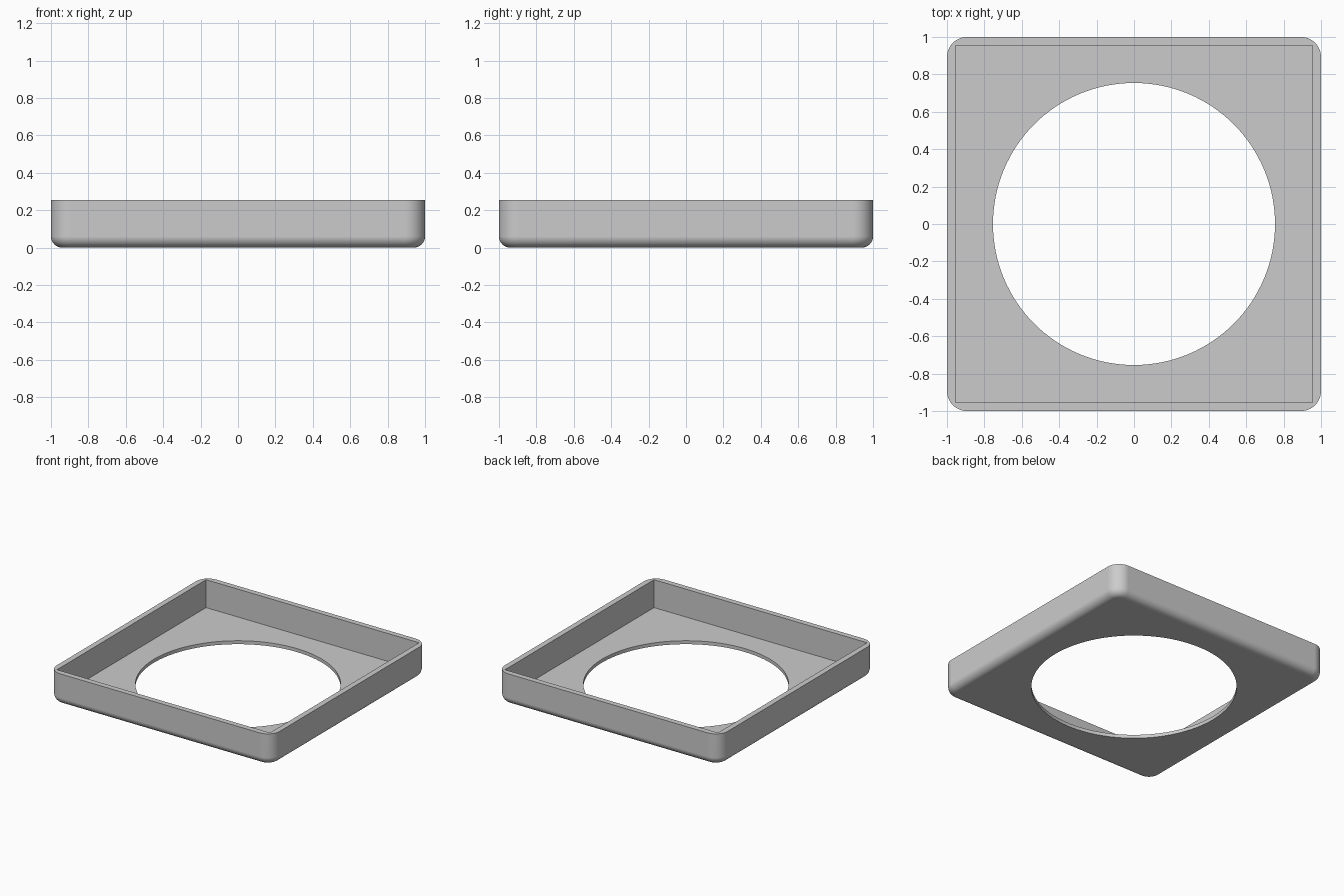
import bpy, bmesh
from math import cos, sin, pi

cube = bpy.data.objects.get("Cube")
if cube:
    bpy.data.objects.remove(cube, do_unlink=True)

HALF, HEIGHT = 1.0, 0.254
CORNER, FILLET = 0.107, 0.06
INNER, FLOOR, HOLE = 0.955, 0.028, 0.754
STEPS = 12

grey = bpy.data.materials.new("light_grey")
grey.use_nodes = True
colour = (0.6, 0.6, 0.6, 1)
grey.diffuse_color = colour
grey.node_tree.nodes["Principled BSDF"].inputs["Base Color"].default_value = colour


def rounded_ring(bm, radius, z):
    """Rounded square whose corner arcs share the same centres."""
    c = HALF - CORNER
    verts = []
    for q, (sx, sy) in enumerate([(1, 1), (-1, 1), (-1, -1), (1, -1)]):
        for i in range(STEPS + 1):
            a = (q + i / STEPS) * pi / 2
            verts.append(bm.verts.new((sx * c + radius * cos(a), sy * c + radius * sin(a), z)))
    return verts


# Solid outer body: rounded corners, filleted lower edge
bm = bmesh.new()
rings = []
for k in range(STEPS + 1):
    a = k / STEPS * pi / 2
    rings.append(rounded_ring(bm, CORNER - FILLET + FILLET * sin(a), FILLET - FILLET * cos(a)))
rings.append(rounded_ring(bm, CORNER, HEIGHT))
for low, high in zip(rings, rings[1:]):
    for i in range(len(low)):
        j = (i + 1) % len(low)
        bm.faces.new((low[i], low[j], high[j], high[i]))
bm.faces.new(rings[0][::-1])
bm.faces.new(rings[-1])
mesh = bpy.data.meshes.new("square_tray")
bm.to_mesh(mesh)
bm.free()
mesh.materials.append(grey)
tray = bpy.data.objects.new("square_tray", mesh)
bpy.context.collection.objects.link(tray)


def cut(cutter, name):
    """Subtract the cutter from the tray, then discard it."""
    cutter.name = name
    cutter.hide_render = True
    cutter.data.materials.append(grey)
    bpy.ops.object.select_all(action="DESELECT")
    tray.select_set(True)
    bpy.context.view_layer.objects.active = tray
    mod = tray.modifiers.new(name, "BOOLEAN")
    mod.operation, mod.solver, mod.object = "DIFFERENCE", "EXACT", cutter
    bpy.ops.object.modifier_apply(modifier=mod.name)
    bpy.data.objects.remove(cutter, do_unlink=True)


# Sharp-cornered square recess
bpy.ops.mesh.primitive_cube_add(size=2, location=(0, 0, FLOOR + 0.5))
recess = bpy.context.object
recess.scale = (INNER, INNER, 0.5)
cut(recess, "recess_cutter")

# Round opening through the floor
bpy.ops.mesh.primitive_cylinder_add(vertices=128, radius=HOLE, depth=1)
cut(bpy.context.object, "opening_cutter")

# Smooth rounds with crisp flat faces
bpy.ops.object.shade_smooth_by_angle(angle=pi / 6)
normals = tray.modifiers.new("flat_face_normals", "WEIGHTED_NORMAL")
normals.keep_sharp = True
